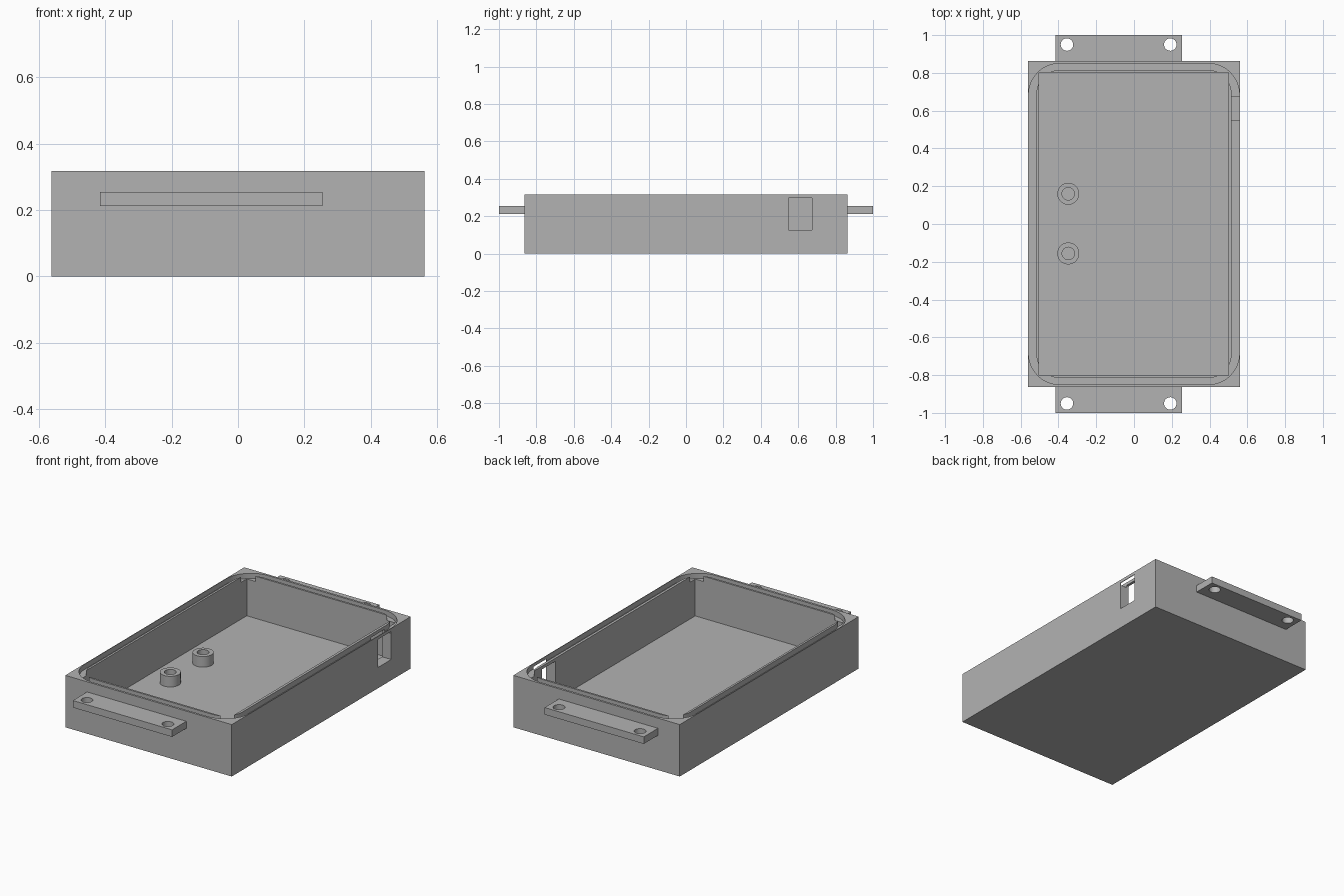
import bpy, bmesh
from math import cos, sin, pi

if "Cube" in bpy.data.objects:
    bpy.data.objects.remove(bpy.data.objects["Cube"], do_unlink=True)

GREY = (0.45, 0.45, 0.45, 1)
mat = bpy.data.materials.new("grey_plastic")
mat.use_nodes = True
mat.diffuse_color = GREY
mat.node_tree.nodes["Principled BSDF"].inputs["Base Color"].default_value = GREY

HEIGHT, FLOOR, GROOVE_FLOOR = 0.317, 0.06, 0.285


def finish(name, bm):
    bmesh.ops.recalc_face_normals(bm, faces=bm.faces)
    mesh = bpy.data.meshes.new(name)
    bm.to_mesh(mesh)
    bm.free()
    mesh.materials.append(mat)
    obj = bpy.data.objects.new(name, mesh)
    bpy.context.collection.objects.link(obj)
    return obj


def box(name, x, y, z):
    bm = bmesh.new()
    bmesh.ops.create_cube(bm, size=1)
    for v in bm.verts:
        v.co = [lo + (c + 0.5) * (hi - lo) for c, (lo, hi) in zip(v.co, (x, y, z))]
    return finish(name, bm)


def ring(name, outer, inner, z0, z1):
    """Solid ring between two matching closed 2D loops."""
    bm = bmesh.new()
    loops = [[bm.verts.new((x, y, z)) for x, y in pts]
             for pts, z in ((outer, z0), (outer, z1), (inner, z1), (inner, z0))]
    n = len(outer)
    for a, b in zip(loops, loops[1:] + loops[:1]):
        for i in range(n):
            j = (i + 1) % n
            bm.faces.new((a[i], a[j], b[j], b[i]))
    return finish(name, bm)


def circle(x, y, r, n=40):
    return [(x + r * cos(2 * pi * i / n), y + r * sin(2 * pi * i / n)) for i in range(n)]


def rounded_rect(hx, hy, r, n=12):
    pts = []
    for k, (sx, sy) in enumerate(((1, 1), (-1, 1), (-1, -1), (1, -1))):
        for i in range(n + 1):
            a = pi / 2 * (k + i / n)
            pts.append((sx * (hx - r) + r * cos(a), sy * (hy - r) + r * sin(a)))
    return pts


def cylinder(name, x, y, r, z0, z1):
    bm = bmesh.new()
    bottom = bm.faces.new([bm.verts.new((px, py, z0)) for px, py in circle(x, y, r)])
    top = bmesh.ops.extrude_face_region(bm, geom=[bottom], use_keep_orig=True)["geom"]
    for v in top:
        if isinstance(v, bmesh.types.BMVert):
            v.co.z = z1
    return finish(name, bm)


def cut(obj, *cutters):
    for c in cutters:
        mod = obj.modifiers.new("cut", "BOOLEAN")
        mod.operation, mod.solver, mod.object = "DIFFERENCE", "EXACT", c
        bpy.context.view_layer.objects.active = obj
        bpy.ops.object.modifier_apply(modifier=mod.name)
        bpy.data.objects.remove(c, do_unlink=True)


def smooth(obj):
    bpy.ops.object.select_all(action="DESELECT")
    obj.select_set(True)
    bpy.context.view_layer.objects.active = obj
    bpy.ops.object.shade_smooth_by_angle()


# Open tray with a seal groove in the rim and a port in the side wall
tray = box("tray", (-0.562, 0.562), (-0.863, 0.863), (0, HEIGHT))
cut(tray,
    box("cavity", (-0.503, 0.5), (-0.803, 0.803), (FLOOR, 0.5)),
    ring("seal_groove", rounded_rect(0.558, 0.85, 0.165),
         rounded_rect(0.516, 0.815, 0.123), GROOVE_FLOOR, 0.4),
    box("port", (0.4, 0.7), (0.547, 0.675), (0.127, 0.298)))
smooth(tray)

# Mounting tabs with two screw holes at each end
for name, s in (("front_tab", -1), ("back_tab", 1)):
    tab = box(name, (-0.415, 0.255), sorted((s * 0.863, s)), (0.212, 0.255))
    cut(tab, *[cylinder("hole", x, s * 0.95, 0.033, 0.1, 0.4) for x in (-0.355, 0.192)])
    smooth(tab)

# Hollow screw posts on the floor
for name, y in (("front_post", -0.156), ("back_post", 0.16)):
    smooth(ring(name, circle(-0.348, y, 0.058), circle(-0.348, y, 0.033), FLOOR, FLOOR + 0.065))
